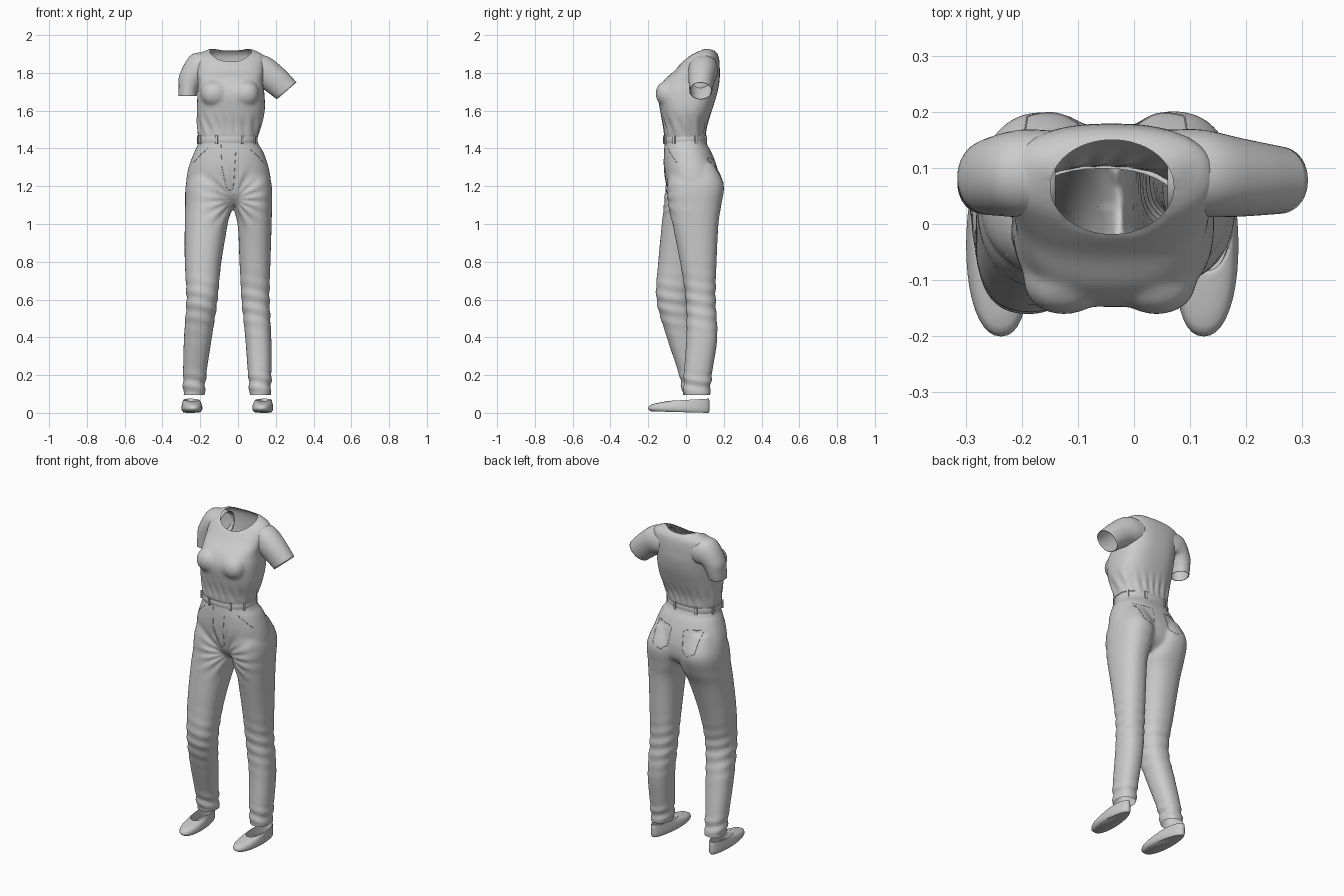
import bpy, bmesh, math
from mathutils import Vector
from mathutils.bvhtree import BVHTree

if "Cube" in bpy.data.objects:
    bpy.data.objects.remove(bpy.data.objects["Cube"])


def spow(a, e):
    return math.copysign(abs(a) ** e, a)


def ring(c, u, v, p=2.3, n=40):
    c, u, v = Vector(c), Vector(u), Vector(v)
    angs = [2 * math.pi * i / n for i in range(n)]
    return [c + u * spow(math.cos(a), 2 / p) + v * spow(math.sin(a), 2 / p) for a in angs]


def level(z, x0, x1, y0, y1, p=2.3):
    """Horizontal ring from its extents."""
    return ring(((x0 + x1) / 2, (y0 + y1) / 2, z), ((x1 - x0) / 2, 0, 0), (0, (y1 - y0) / 2, 0), p)


def loft(bm, rings, sub=5, caps=True):
    """Skin through rings with Catmull-Rom interpolation."""
    fine = []
    for i in range(len(rings) - 1):
        a, b, c, d = (rings[max(0, min(len(rings) - 1, i + k))] for k in (-1, 0, 1, 2))
        for s in range(sub):
            t = s / sub
            fine.append([0.5 * (2 * q + (r - o) * t + (2 * o - 5 * q + 4 * r - w) * t * t
                                + (3 * q - o - 3 * r + w) * t ** 3) for o, q, r, w in zip(a, b, c, d)])
    fine.append(rings[-1])
    vs = [[bm.verts.new(p) for p in r] for r in fine]
    n = len(vs[0])
    for a, b in zip(vs, vs[1:]):
        for i in range(n):
            bm.faces.new((a[i], a[(i + 1) % n], b[(i + 1) % n], b[i]))
    if caps:
        bm.faces.new(vs[0])
        bm.faces.new(vs[-1])


def finish(name, bm, angle=50):
    bmesh.ops.recalc_face_normals(bm, faces=bm.faces[:])
    me = bpy.data.meshes.new(name)
    bm.to_mesh(me)
    bm.free()
    ob = bpy.data.objects.new(name, me)
    bpy.context.collection.objects.link(ob)
    bpy.context.view_layer.objects.active = ob
    bpy.ops.object.select_all(action='DESELECT')
    ob.select_set(True)
    bpy.ops.object.shade_smooth_by_angle(angle=math.radians(angle))
    return ob


def blend(bm, voxel=0.008, smooth=10):
    """Fuse overlapping solids into one soft skin; returns a new bmesh."""
    ob = finish("blend_tmp", bm)
    m = ob.modifiers.new("remesh", 'REMESH')
    m.mode, m.voxel_size = 'VOXEL', voxel
    s = ob.modifiers.new("smooth", 'SMOOTH')
    s.factor, s.iterations = 0.5, smooth
    me = ob.evaluated_get(bpy.context.evaluated_depsgraph_get()).to_mesh()
    out = bmesh.new()
    out.from_mesh(me)
    bpy.data.objects.remove(ob)
    return out


def cut(bm, z, up):
    """Open the skin at height z, discarding the upper or lower side."""
    bmesh.ops.bisect_plane(bm, geom=bm.verts[:] + bm.edges[:] + bm.faces[:], plane_co=(0, 0, z),
                           plane_no=(0, 0, 1 if up else -1), clear_outer=True)


# Trousers: hips and two legs fused, the left knee bent forward
bm = bmesh.new()
loft(bm, [level(*r) for r in (
    (1.47, -.205, .095, -.11, .10), (1.42, -.213, .11, -.113, .112), (1.38, -.232, .135, -.117, .135),
    (1.30, -.262, .162, -.117, .165), (1.22, -.274, .175, -.105, .178), (1.15, -.26, .165, -.085, .165),
    (1.10, -.19, .10, -.045, .11))])
loft(bm, [level(*r) for r in (
    (1.32, -.02, .14, -.07, .15), (1.21, -.04, .178, -.10, .20), (1.10, -.026, .18, -.093, .187),
    (1.0, -.002, .178, -.072, .172), (.8, .008, .172, -.032, .162), (.6, .018, .167, -.002, .157),
    (.4, .038, .176, .002, .166), (.2, .053, .177, -.012, .137), (.06, .065, .172, -.012, .125))])
loft(bm, [level(*r) for r in (
    (1.32, -.24, -.07, -.07, .15), (1.21, -.276, -.045, -.105, .20), (1.10, -.28, -.03, -.117, .172),
    (1.0, -.282, -.053, -.128, .125), (.8, -.282, -.088, -.147, .062), (.6, -.273, -.108, -.157, .022),
    (.4, -.286, -.138, -.102, .055), (.2, -.291, -.168, -.037, .095), (.06, -.287, -.178, -.012, .115))])
bm = blend(bm)
cut(bm, 1.45, True)
cut(bm, .095, False)
# soft folds fanning from the crotch and around knees and hems
bm.normal_update()
for v in bm.verts:
    x, z = v.co.x + .02, v.co.z
    ang, r = math.atan2(z - 1.13, abs(x) + .001), math.hypot(x, z - 1.13)
    f = .003 * math.sin(16 * ang) * math.exp(-((r - .1) / .07) ** 2) if v.co.y < .03 else 0
    for zc, amp, w in ((.58, .0025, .12), (.15, .004, .05)):
        f += amp * math.sin(90 * z + 14 * v.co.y + 20 * x) * math.exp(-((z - zc) / w) ** 2)
    v.co += v.normal * f
bmesh.ops.recalc_face_normals(bm, faces=bm.faces[:])
tree = BVHTree.FromBMesh(bm)
finish("trousers", bm)


# Stitch lines projected on the trousers: fly, front and back pockets
def stitch(name, pts, side):
    cu = bpy.data.curves.new(name, 'CURVE')
    cu.dimensions, cu.bevel_depth, cu.bevel_resolution = '3D', .0015, 1
    path = []
    for (xa, za), (xb, zb) in zip(pts, pts[1:]):
        for k in range(8):
            t = k / 8
            hit = tree.ray_cast(Vector((xa + (xb - xa) * t, side, za + (zb - za) * t)), Vector((0, -side, 0)))[0]
            if hit:
                path.append(hit)
    sp = cu.splines.new('POLY')
    sp.points.add(len(path) - 1)
    for p, h in zip(sp.points, path):
        p.co = (*h, 1)
    bpy.context.collection.objects.link(bpy.data.objects.new(name, cu))


stitch("fly_stitch", [(-.09, 1.42), (-.085, 1.3), (-.065, 1.2), (-.045, 1.175), (-.025, 1.19), (-.01, 1.42)], -1)
for cx, s, tag in ((-.05, 1, "right"), (-.05, -1, "left")):
    stitch(tag + "_front_pocket", [(cx + s * .11, 1.40), (cx + s * .15, 1.365), (cx + s * .19, 1.32)], -1)
    stitch(tag + "_back_pocket", [(cx + s * a, z) for a, z in (
        (.04, 1.34), (.05, 1.23), (.09, 1.205), (.14, 1.23), (.15, 1.35), (.04, 1.34))], 1)

# Belt with loops
bm = bmesh.new()
belt = [level(z, -.212 - o, .100 + o, -.116 - o, .105 + o) for z, o in (
    (1.428, -.006), (1.430, .002), (1.446, .004), (1.462, .002), (1.464, -.006))]
loft(bm, belt, sub=2, caps=False)
finish("belt", bm)
bm = bmesh.new()
for i in (3, 8, 13, 18, 23, 28, 33, 37):
    p, d = belt[2][i], (belt[2][(i + 1) % 40] - belt[2][i - 1]).normalized()
    out = Vector((d.y, -d.x, 0))
    loft(bm, [ring(p + Vector((0, 0, dz)), d * .007, out * .006, 5, 16) for dz in (-.022, .022)], sub=1)
finish("belt_loops", bm)

# Shirt body with open neck and waist
bm = bmesh.new()
loft(bm, [level(*r) for r in (
    (1.43, -.205, .10, -.11, .10, 2.4), (1.47, -.213, .108, -.116, .104, 2.4), (1.52, -.217, .122, -.120, .110, 2.4),
    (1.60, -.218, .142, -.137, .137, 2.5), (1.69, -.215, .140, -.148, .165, 2.7),
    (1.76, -.212, .132, -.118, .178, 2.7), (1.81, -.22, .14, -.062, .179, 2.6),
    (1.85, -.225, .145, -.028, .178, 2.5), (1.89, -.22, .14, .01, .172, 2.4),
    (1.915, -.18, .10, .05, .155, 2.3), (1.928, -.15, .07, .08, .135, 2.3))])
for cx in (-.125, .04):
    loft(bm, [level(1.69 + .075 * math.sin(a), cx - r, cx + r, -.088 - r, -.088 + r)
              for a in (-1.3, -.8, -.3, .2, .7, 1.3) for r in [.073 * math.cos(a)]])
bm = blend(bm, smooth=12)
cut(bm, 1.462, False)
C, A, B = Vector((-.039, .066, 0)), .110, .084


def neck_r(v):
    return math.hypot((v.co.x - C.x) / A, (v.co.y - C.y) / B)


bmesh.ops.delete(bm, geom=[v for v in bm.verts if v.co.z > 1.75 and neck_r(v) < 1], context='VERTS')
bmesh.ops.delete(bm, geom=[v for v in bm.verts if not v.link_faces], context='VERTS')
rim = [v for v in bm.verts if v.is_boundary and v.co.z > 1.7]
for v in rim:
    r = neck_r(v)
    v.co.x, v.co.y = C.x + (v.co.x - C.x) / r, C.y + (v.co.y - C.y) / r
for _ in range(5):
    zs = [sum(e.other_vert(v).co.z for e in v.link_edges if e.is_boundary) / 2 for v in rim]
    for v, z in zip(rim, zs):
        v.co.z = (v.co.z + z) / 2
# gathered cloth above the waist
bm.normal_update()
for v in bm.verts:
    a = math.atan2(v.co.y, v.co.x + .05)
    v.co += v.normal * .003 * math.sin(17 * a + 30 * v.co.z) * math.exp(-((v.co.z - 1.52) / .05) ** 2)
finish("shirt_body", bm)

# Sleeves: left hangs down, right is lifted outward
arms = {
    "left_sleeve": [((-.14, .09, 1.83), (0, 0, .075), .076), ((-.20, .09, 1.822), (-.044, 0, .076), .078),
                    ((-.245, .085, 1.775), (-.063, 0, .02), .070), ((-.262, .08, 1.72), (-.052, 0, .004), .063),
                    ((-.267, .075, 1.678), (-.048, 0, 0), .057)],
    "right_sleeve": [((.06, .09, 1.82), (0, 0, .08), .078), ((.12, .09, 1.81), (.038, 0, .076), .078),
                     ((.185, .083, 1.77), (.055, 0, .054), .070), ((.258, .078, 1.705), (.052, 0, .045), .060)]}
for name, rings in arms.items():
    bm = bmesh.new()
    loft(bm, [ring(c, u, (0, w, 0), 2.1) for c, u, w in rings], sub=6, caps=False)
    ob = finish(name, bm)
    m = ob.modifiers.new("cloth", 'SOLIDIFY')
    m.thickness, m.offset = .004, -1


# Flat slip-on shoes: sole, rounded upper, throat opening and insole
def shoe_ring(cx, s, w, toe, heel, zt, zh, n=40):
    pts = []
    for i in range(n):
        a = 2 * math.pi * i / n
        y = (toe + heel) / 2 + (toe - heel) / 2 * math.cos(a)
        t = (y - toe) / (heel - toe)
        pts.append(Vector((cx + s * .05 * y + w * spow(math.sin(a), .9) * (1 + .16 * math.cos(a)),
                           y, zt + (zh - zt) * t)))
    return pts


for name, cx, s in (("left_shoe", -.247, -1), ("right_shoe", .134, 1)):
    bm = bmesh.new()
    loft(bm, [shoe_ring(cx, s, *r) for r in (
        (.045, -.185, .118, .008, 0), (.052, -.198, .124, .018, .010), (.054, -.199, .125, .028, .03),
        (.050, -.182, .125, .045, .055), (.043, -.10, .122, .062, .073), (.040, -.085, .118, .061, .073),
        (.038, -.083, .114, .045, .05), (.036, -.085, .110, .016, .018))], sub=3)
    finish(name, bm)
